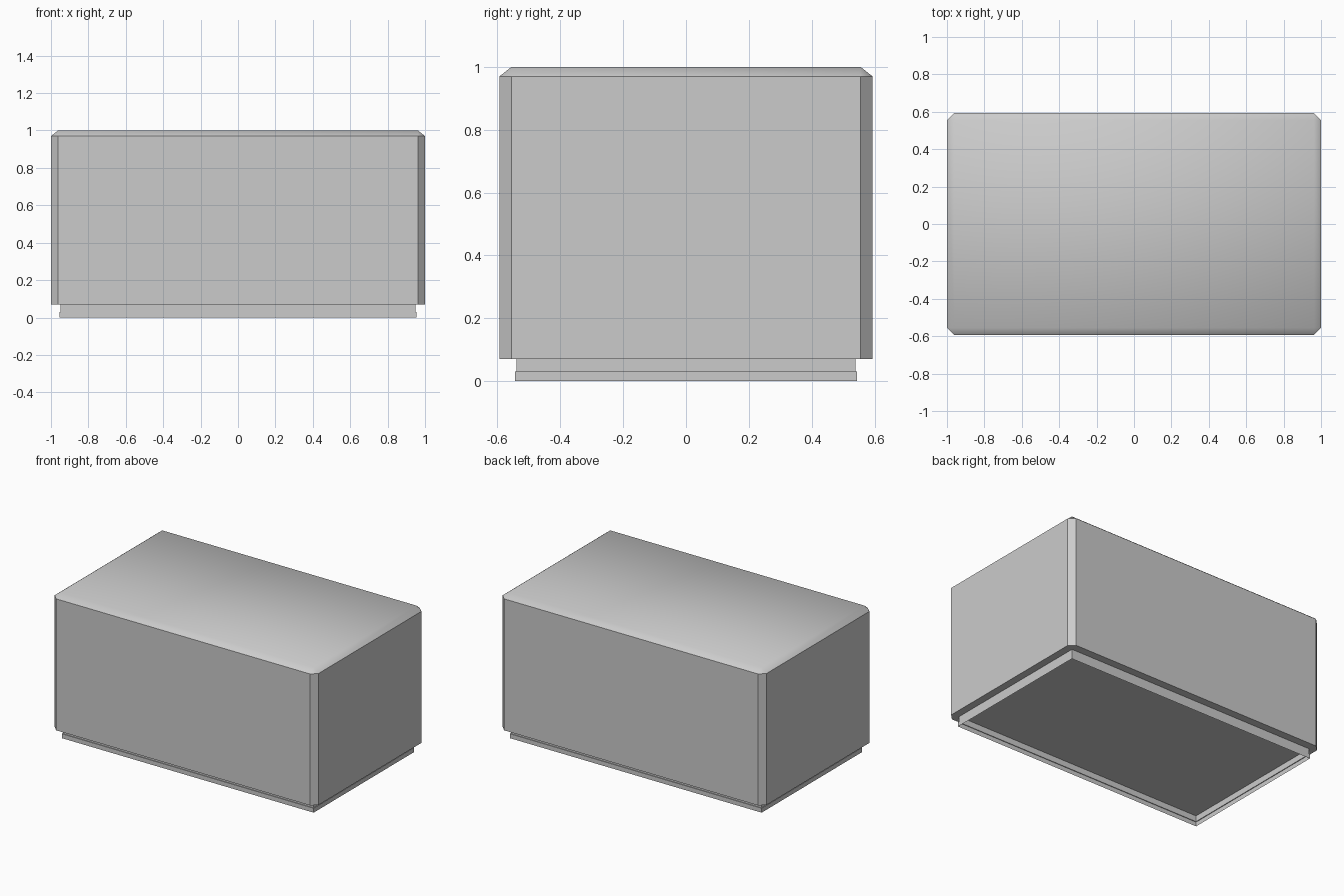
import bpy, bmesh, math

if "Cube" in bpy.data.objects:
    bpy.data.objects.remove(bpy.data.objects["Cube"])


def loft(name, rings, cap_bottom=False, cap_top=False):
    """Join equal-length loops of points into a surface."""
    bm = bmesh.new()
    loops = [[bm.verts.new(p) for p in ring] for ring in rings]
    for a, b in zip(loops, loops[1:]):
        for i in range(len(a)):
            j = (i + 1) % len(a)
            bm.faces.new((a[i], a[j], b[j], b[i]))
    if cap_bottom:
        bm.faces.new(loops[0][::-1])
    if cap_top:
        bm.faces.new(loops[-1])
    # collapse doubled corner points (top corners become triangles)
    bmesh.ops.remove_doubles(bm, verts=bm.verts, dist=0.0005)
    mesh = bpy.data.meshes.new(name)
    bm.to_mesh(mesh)
    bm.free()
    obj = bpy.data.objects.new(name, mesh)
    bpy.context.collection.objects.link(obj)
    return obj


def rect(x, y, z):
    return [(-x, -y, z), (x, -y, z), (x, y, z), (-x, y, z)]


def octagon(x, y, c, z):
    return [(-x + c, -y, z), (x - c, -y, z), (x, -y + c, z), (x, y - c, z),
            (x - c, y, z), (-x + c, y, z), (-x, y - c, z), (-x, -y + c, z)]


X, Y, C = 1.0, 0.593, 0.038

# Block with chamfered upright corners and bevelled top
body = loft("body", [octagon(X, Y, C, 0.07), octagon(X, Y, C, 0.97),
                     octagon(X - C, Y - C, 0.0, 1.0)], True, True)

# Thin open skirt under the block, stepping out near the ground
skirt = loft("base_skirt", [rect(0.954, 0.544, 0.0), rect(0.954, 0.544, 0.03),
                            rect(0.949, 0.539, 0.03), rect(0.949, 0.539, 0.07)])

# Soft shading across the top and its bevel, crisp sides
bpy.ops.object.select_all(action='DESELECT')
body.select_set(True)
bpy.context.view_layer.objects.active = body
bpy.ops.object.shade_smooth_by_angle(angle=math.radians(40))
